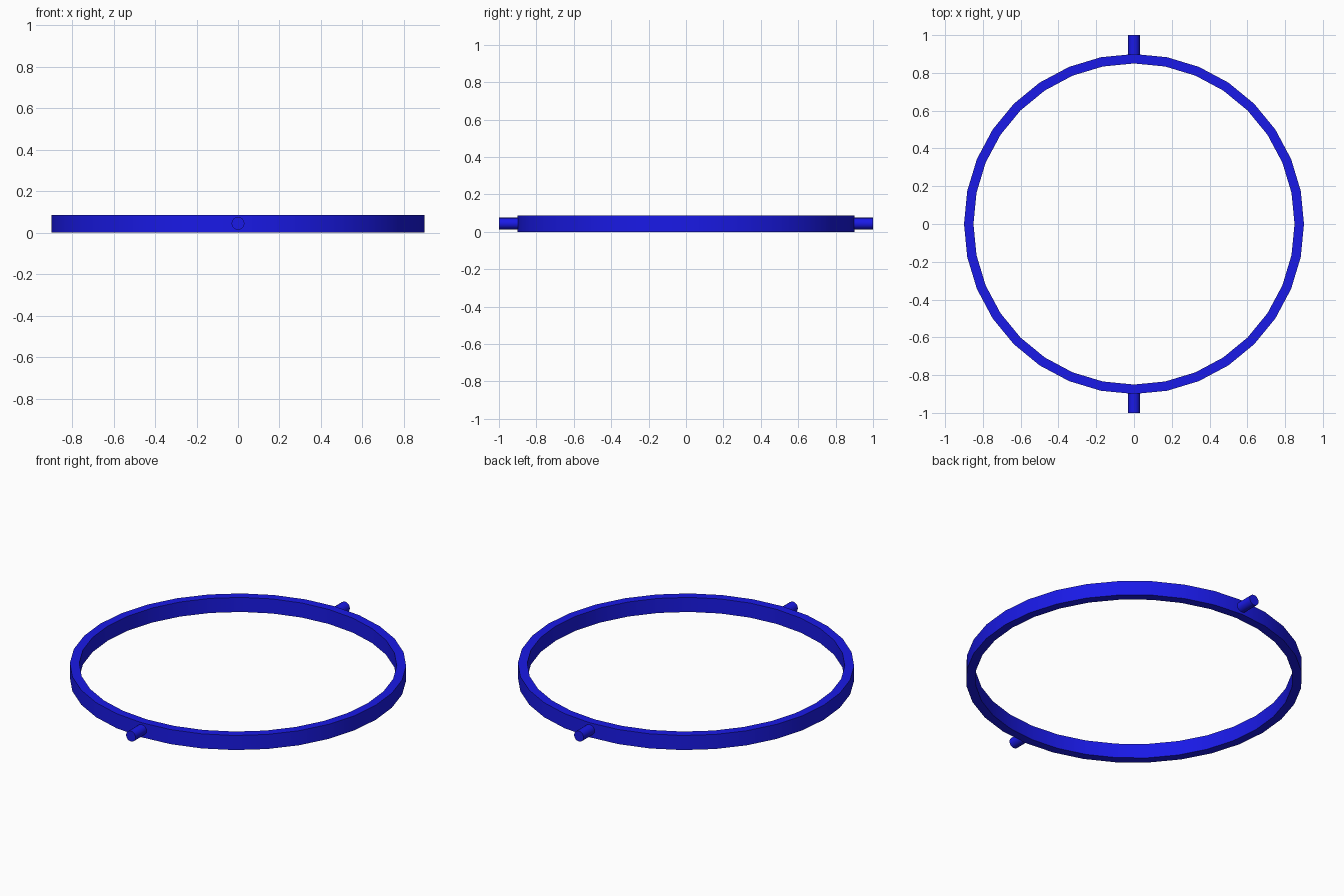
import bpy, bmesh, math

if "Cube" in bpy.data.objects:
    bpy.data.objects.remove(bpy.data.objects["Cube"])

R_OUT, R_IN, H, N = 0.9, 0.85, 0.086, 32

blue = bpy.data.materials.new("blue")
blue.diffuse_color = (0.01, 0.01, 0.8, 1)
blue.use_nodes = True
blue.node_tree.nodes["Principled BSDF"].inputs["Base Color"].default_value = blue.diffuse_color


def finish(obj):
    obj.data.materials.append(blue)
    bpy.ops.object.select_all(action='DESELECT')
    obj.select_set(True)
    bpy.context.view_layer.objects.active = obj
    bpy.ops.object.shade_smooth_by_angle(angle=math.radians(30))


# Flat hoop: rectangular section swept round in 32 segments
bm = bmesh.new()
loops = []
for i in range(N):
    a = 2 * math.pi * i / N
    loops.append([bm.verts.new((r * math.cos(a), r * math.sin(a), z))
                  for r, z in ((R_IN, 0), (R_OUT, 0), (R_OUT, H), (R_IN, H))])
for i in range(N):
    p, q = loops[i], loops[(i + 1) % N]
    for k in range(4):
        m = (k + 1) % 4
        bm.faces.new((p[k], q[k], q[m], p[m]))
bmesh.ops.recalc_face_normals(bm, faces=bm.faces)
mesh = bpy.data.meshes.new("ring")
bm.to_mesh(mesh)
bm.free()
ring = bpy.data.objects.new("ring", mesh)
bpy.context.collection.objects.link(ring)
finish(ring)

# Pivot pins at front and back, rooted inside the hoop wall
START = 0.875
for name, side in (("front_pin", -1), ("back_pin", 1)):
    bpy.ops.mesh.primitive_cylinder_add(
        vertices=16, radius=0.031, depth=1 - START,
        location=(0, side * (1 + START) / 2, 0.044),
        rotation=(math.pi / 2, 0, 0))
    pin = bpy.context.object
    pin.name = name
    finish(pin)
